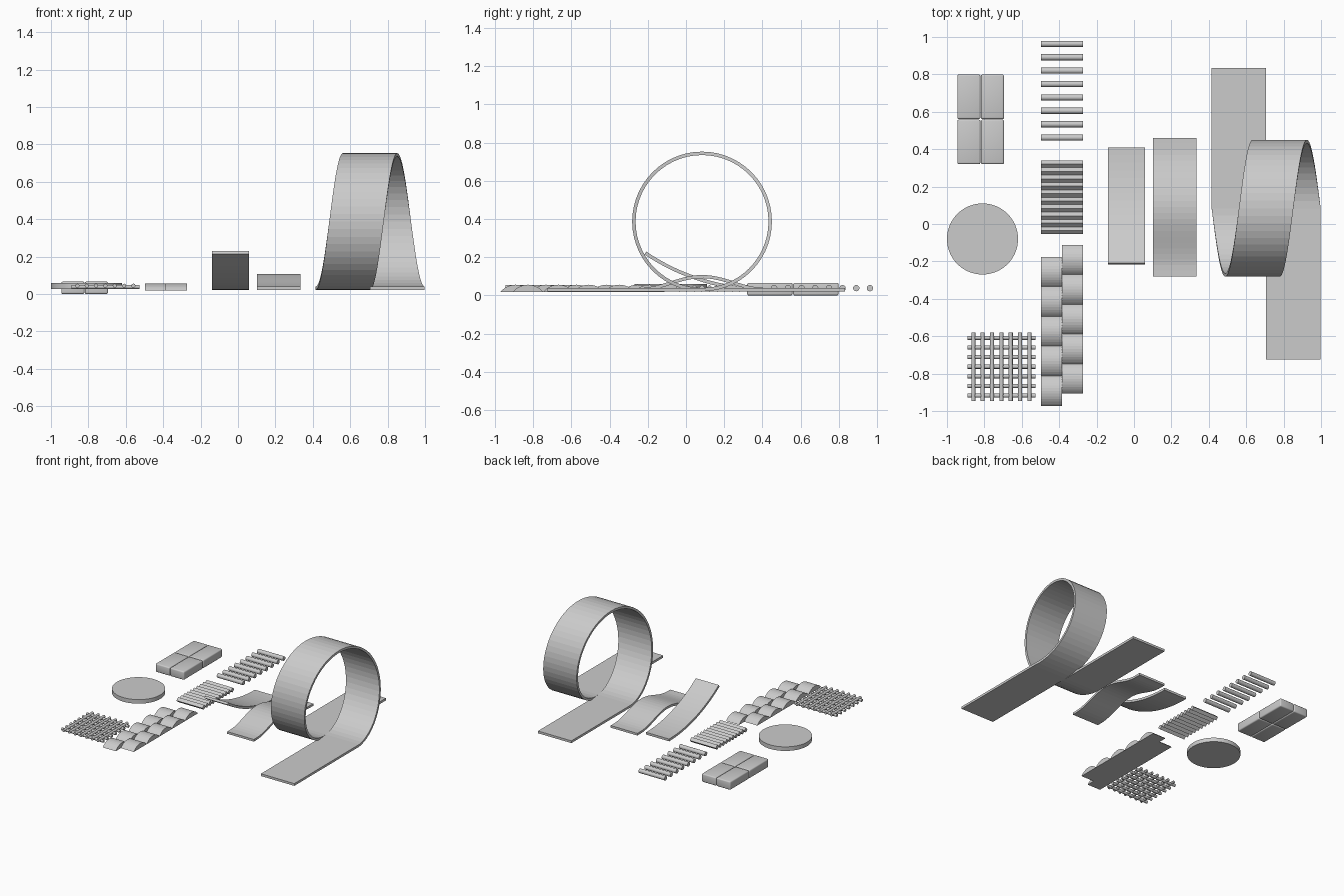
import bpy, bmesh, math
from mathutils import Vector

if "Cube" in bpy.data.objects:
    bpy.data.objects.remove(bpy.data.objects["Cube"])


def make(name, bm, smooth=False):
    bmesh.ops.recalc_face_normals(bm, faces=bm.faces)
    me = bpy.data.meshes.new(name)
    bm.to_mesh(me)
    bm.free()
    ob = bpy.data.objects.new(name, me)
    bpy.context.collection.objects.link(ob)
    if smooth:
        bpy.ops.object.select_all(action='DESELECT')
        bpy.context.view_layer.objects.active = ob
        ob.select_set(True)
        bpy.ops.object.shade_smooth_by_angle(angle=math.radians(35))
    return ob


def prism(name, profile, x0, x1):
    """Extrude a closed (y, z) profile along x."""
    bm = bmesh.new()
    f = bm.faces.new([bm.verts.new((x0, y, z)) for y, z in profile])
    ext = bmesh.ops.extrude_face_region(bm, geom=[f])
    moved = [v for v in ext['geom'] if isinstance(v, bmesh.types.BMVert)]
    bmesh.ops.translate(bm, verts=moved, vec=(x1 - x0, 0, 0))
    return make(name, bm)


def ribbon(name, path, width, thick):
    """Sweep a flat strip along (x_left, y, z) points, thickening towards its left normal."""
    bm = bmesh.new()
    rings = []
    for i, (x, y, z) in enumerate(path):
        a, b = path[max(i - 1, 0)], path[min(i + 1, len(path) - 1)]
        n = Vector((0, b[2] - a[2], a[1] - b[1])).normalized() * thick
        p, w = Vector((x, y, z)), Vector((width, 0, 0))
        rings.append([bm.verts.new(q) for q in (p, p + w, p + w + n, p + n)])
    for r, s in zip(rings, rings[1:]):
        for k in range(4):
            bm.faces.new((r[k], r[(k + 1) % 4], s[(k + 1) % 4], s[k]))
    bm.faces.new(rings[0])
    bm.faces.new(rings[-1][::-1])
    return make(name, bm)


def rod(name, centre, length, r, axis, sides=20):
    bm = bmesh.new()
    bmesh.ops.create_cone(bm, cap_ends=True, segments=sides, radius1=r, radius2=r, depth=length)
    ob = make(name, bm, True)
    ob.location = centre
    ob.rotation_euler = {'x': (0, math.pi / 2, 0), 'y': (math.pi / 2, 0, 0), 'z': (0, 0, 0)}[axis]
    return ob


# Four cushioned floor tiles
for i, x in enumerate((-0.883, -0.757)):
    for j, y in enumerate((0.439, 0.68)):
        bm = bmesh.new()
        bmesh.ops.create_cube(bm, size=1)
        bmesh.ops.scale(bm, verts=bm.verts, vec=(0.124, 0.238, 0.066))
        bmesh.ops.translate(bm, verts=bm.verts, vec=(x, y, 0.033))
        bmesh.ops.bevel(bm, geom=bm.edges[:], offset=0.009, segments=3, profile=0.5, affect='EDGES')
        make(f"floor_tile_{i}{j}", bm, True)

# Round disc
rod("round_disc", (-0.81, -0.08, 0.043), 0.032, 0.19, 'z', 64)

# Lattice of crossing bars
for i in range(7):
    d = (i - 3) * 0.05
    rod(f"lattice_long_bar_{i}", (-0.709 + d, -0.763, 0.044), 0.365, 0.011, 'y', 12)
    rod(f"lattice_cross_bar_{i}", (-0.709, -0.763 + d * 1.03, 0.038), 0.365, 0.011, 'x', 12)

# Rollers
for i in range(8):
    rod(f"roller_{i}", (-0.385, 0.462 + i * 0.0716, 0.038), 0.225, 0.0165, 'x', 24)

# Ridged strip of diamond bars
for i in range(10):
    y = -0.035 + i * 0.0395
    prism(f"ridge_{i}", [(y - 0.01975, 0.037), (y, 0.018), (y + 0.01975, 0.037), (y, 0.056)],
          -0.498, -0.272)

# Two staggered rows of arched bumps
chord, rise = 0.1592, 0.038
rad = (chord ** 2 / 4 + rise ** 2) / (2 * rise)
half = math.asin(chord / 2 / rad)
for row, (x, y0) in enumerate(((-0.498, -0.972), (-0.385, -0.907))):
    for i in range(5):
        c = y0 + (i + 0.5) * chord
        arc = [half * (k / 6 - 1) for k in range(13)]
        prism(f"bump_{row}_{i}", [(c + rad * math.sin(a), 0.018 + rise - rad + rad * math.cos(a))
                                  for a in arc], x, x + 0.113)

# Curved kick-up ramp, rising to the front
R = 1.12
ramp = []
for k in range(17):
    a = 0.595 * k / 16
    ramp.append((-0.14, 0.41 - R * math.sin(a), 0.022 + R * (1 - math.cos(a))))
ribbon("kick_ramp", ramp[::-1], 0.2, -0.018)

# Humped ramp
hump = []
for k in range(25):
    y = -0.28 + 0.74 * k / 24
    t = min(abs(y - 0.085) / 0.33, 1)
    hump.append((0.102, y, 0.022 + 0.034 * (1 + math.cos(math.pi * t))))
ribbon("hump_ramp", hump, 0.232, -0.017)

# Loop track: back lead-in, helical loop, front lead-out
cy, R = 0.084, 0.366
track = [(0.415, 0.833, 0.021)]
for k in range(57):
    t = k / 56
    a = 2 * math.pi * t
    track.append((0.415 + 0.292 * t, cy - R * math.sin(a), 0.021 + R * (1 - math.cos(a))))
track.append((0.707, -0.725, 0.021))
ribbon("loop_track", track, 0.291, 0.018)
